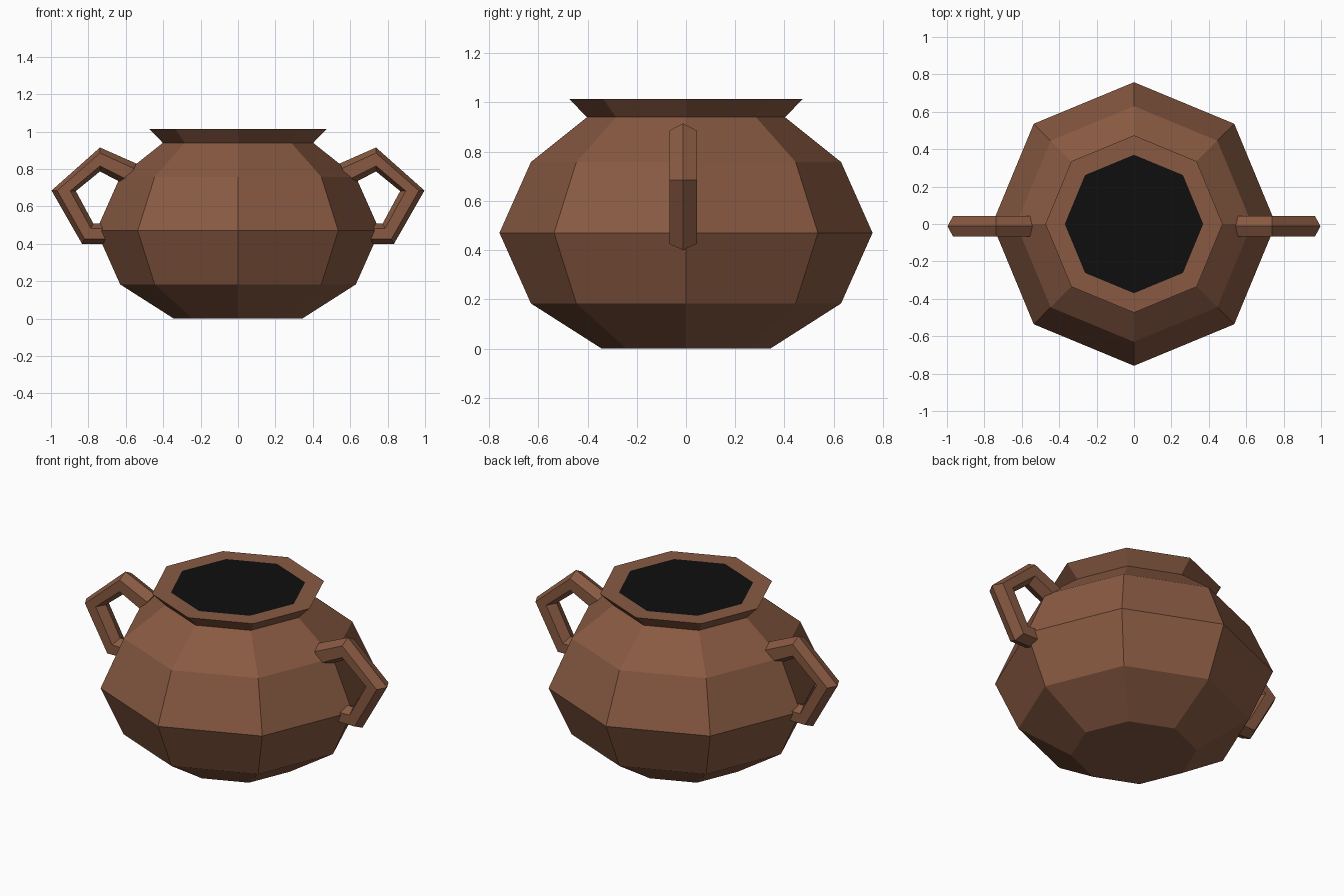
import bpy, bmesh, math
from mathutils import Vector

if "Cube" in bpy.data.objects:
    bpy.data.objects.remove(bpy.data.objects["Cube"])


def material(name, rgb):
    m = bpy.data.materials.new(name)
    m.diffuse_color = (*rgb, 1.0)
    m.use_nodes = True
    m.node_tree.nodes["Principled BSDF"].inputs["Base Color"].default_value = m.diffuse_color
    return m


clay = material("brown_clay", (0.25, 0.102, 0.055))
dark = material("dark_opening", (0.0045, 0.0045, 0.0045))


def make_object(name, bm, mats):
    bmesh.ops.recalc_face_normals(bm, faces=bm.faces)
    mesh = bpy.data.meshes.new(name)
    bm.to_mesh(mesh)
    bm.free()
    for m in mats:
        mesh.materials.append(m)
    obj = bpy.data.objects.new(name, mesh)
    bpy.context.collection.objects.link(obj)
    return obj


def loft(bm, rings):
    """Skin a list of closed rings and cap both ends; returns the end cap."""
    loops = [[bm.verts.new(p) for p in ring] for ring in rings]
    n = len(loops[0])
    for a, b in zip(loops, loops[1:]):
        for i in range(n):
            j = (i + 1) % n
            bm.faces.new((a[i], a[j], b[j], b[i]))
    bm.faces.new(loops[0])
    return bm.faces.new(loops[-1])


# Pot body: eight-sided lathe with flared rim and dark mouth
SIDES = 8
profile = [(0.343, 0), (0.63, 0.183), (0.758, 0.47), (0.63, 0.758),
           (0.402, 0.94), (0.474, 1.013), (0.37, 1.013)]
bm = bmesh.new()
mouth = loft(bm, [[(r * math.cos(math.tau * i / SIDES),
                    r * math.sin(math.tau * i / SIDES), z)
                   for i in range(SIDES)] for r, z in profile])
mouth.material_index = 1
make_object("pot_body", bm, [clay, dark])

# Handles: hexagonal bar through (outer ridge, inner ridge) stations in x, z
stations = [((0.543, 0.829), (0.60, 0.715)),
            ((0.738, 0.915), (0.738, 0.787)),
            ((0.997, 0.685), (0.867, 0.682)),
            ((0.834, 0.40), (0.773, 0.508)),
            ((0.708, 0.40), (0.708, 0.508))]
HALF, Y0 = 0.056, -0.012
section = [(0, 0), (0.23, 1), (0.77, 1), (1, 0), (0.77, -1), (0.23, -1)]


def handle(name, side):
    rings = []
    for outer, inner in stations:
        o, i = Vector(outer), Vector(inner)
        ring = []
        for t, w in section:
            p = o.lerp(i, t)
            ring.append((side * p.x, Y0 + w * HALF, p.y))
        rings.append(ring)
    bm = bmesh.new()
    loft(bm, rings)
    make_object(name, bm, [clay])


handle("right_handle", 1)
handle("left_handle", -1)
